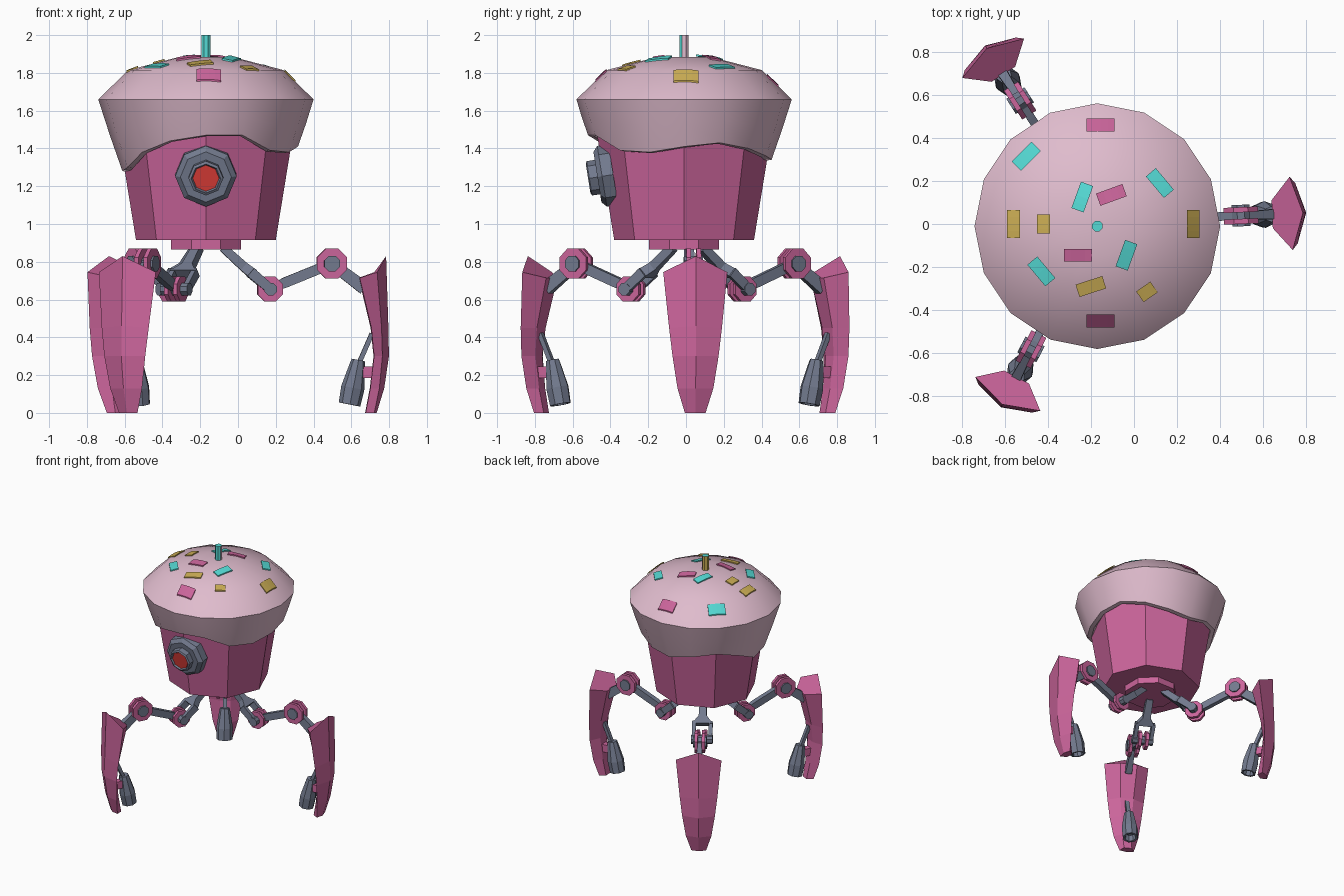
import bpy, bmesh, math
from mathutils import Vector, Matrix

if "Cube" in bpy.data.objects:
    bpy.data.objects.remove(bpy.data.objects["Cube"])

CX, CY = -0.17, -0.01          # centre of the body


def material(name, rgb):
    m = bpy.data.materials.new(name)
    m.diffuse_color = (*rgb, 1)
    m.use_nodes = True
    m.node_tree.nodes["Principled BSDF"].inputs["Base Color"].default_value = m.diffuse_color
    return m


PINK = material("pink", (0.60, 0.13, 0.33))
ICING = material("pale pink icing", (0.74, 0.50, 0.61))
GREY = material("blue grey metal", (0.17, 0.195, 0.27))
TEAL = material("teal", (0.09, 0.70, 0.66))
GOLD = material("gold", (0.60, 0.42, 0.09))
RED = material("red", (0.70, 0.045, 0.038))


def finish(bm, name, mats):
    bmesh.ops.recalc_face_normals(bm, faces=bm.faces)
    me = bpy.data.meshes.new(name)
    bm.to_mesh(me)
    bm.free()
    for m in mats:
        me.materials.append(m)
    ob = bpy.data.objects.new(name, me)
    bpy.context.collection.objects.link(ob)
    return ob


def loft(name, rings, mat, matrix=Matrix(), extra=(), rule=None):
    """Skin a list of equal-length point rings and cap both ends."""
    bm = bmesh.new()
    vs = [[bm.verts.new(matrix @ Vector(p)) for p in r] for r in rings]
    n = len(rings[0])
    for a, b in zip(vs, vs[1:]):
        for i in range(n):
            j = (i + 1) % n
            bm.faces.new((a[i], a[j], b[j], b[i]))
    bm.faces.new(vs[0])
    bm.faces.new(vs[-1])
    bmesh.ops.recalc_face_normals(bm, faces=bm.faces)
    if rule:
        for f in bm.faces:
            f.material_index = rule(f)
    return finish(bm, name, [mat, *extra])


def ring(c, axis, r, n=8, phase=0.0):
    q = Vector(axis).to_track_quat('Z', 'Y')
    return [Vector(c) + q @ Vector((r * math.cos(phase + i * math.tau / n),
                                    r * math.sin(phase + i * math.tau / n), 0)) for i in range(n)]


def tube(name, c, axis, profile, mat, matrix=Matrix(), n=8, phase=0.0, **kw):
    """Turned part: profile is (distance along axis, radius)."""
    a = Vector(axis).normalized()
    return loft(name, [ring(Vector(c) + a * t, a, r, n, phase) for t, r in profile], mat, matrix, **kw)


def beam(name, path, y, mat, matrix):
    """Bar following (x, z, height, width) stations, offset sideways by y."""
    rings = []
    p0, p1 = path[0], path[-1]
    d = Vector((p1[0] - p0[0], p1[1] - p0[1])).normalized()
    for x, z, h, w in path:
        nx, nz = -d.y * h / 2, d.x * h / 2
        rings.append([(x + s * nx, y + t * w / 2, z + s * nz)
                      for s, t in ((1, 1), (1, -1), (-1, -1), (-1, 1))])
    return loft(name, rings, mat, matrix)


# --- cup body and base disc
tube("cup_body", (CX, CY, 0), (0, 0, 1), [(0.915, 0.37), (1.56, 0.475)], PINK)
tube("base_disc", (CX, CY, 0), (0, 0, 1), [(0.865, 0.2), (0.93, 0.2)], PINK, phase=math.pi / 8)

# --- icing cap with a wavy dripping rim
DOME = [(0.0, 1.892), (0.14, 1.885), (0.41, 1.815), (0.57, 1.66)]
RIM = [1.41, 1.43, 1.40, 1.36, 1.34, 1.38, 1.41, 1.36,
       1.28, 1.30, 1.38, 1.44, 1.47, 1.47, 1.39, 1.38]


def cap_ring(r, z):
    return ring((CX, CY, z), (0, 0, 1), r, 16)


def drip_ring(inset, lift, blend=1.0):
    out = []
    for i, z in enumerate(RIM):
        z = 1.66 + (z + lift - 1.66) * blend
        r = 0.575 - (1.66 - z) * 0.35 - inset
        a = math.tau * i / 16
        out.append((CX + r * math.cos(a), CY + r * math.sin(a), z))
    return out


# match the start direction of the rings to the world x axis
def flat_ring(r, z):
    return [(CX + r * math.cos(math.tau * i / 16), CY + r * math.sin(math.tau * i / 16), z) for i in range(16)]


cap = loft("icing_cap", [flat_ring(r, z) for r, z in DOME[1:]]
           + [drip_ring(0, 0, 0.5), drip_ring(0, 0), drip_ring(0.03, -0.005), drip_ring(0.09, 0.05)], ICING)
bpy.context.view_layer.objects.active = cap
cap.select_set(True)
bpy.ops.object.shade_smooth_by_angle(angle=math.radians(40))
cap.select_set(False)


# --- candle, with its colour changing around it
def candle_colour(f):
    n = f.normal
    if n.z > 0.5 or n.y < -0.5:
        return 0
    return 1 if n.x > 0.3 else 2


tube("candle", (CX, CY, 0), (0, 0, 1), [(1.87, 0.026), (2.0, 0.026)], TEAL,
     phase=math.pi / 8, extra=(ICING, GOLD), rule=candle_colour)


# --- sprinkles draped over the dome
def dome_z(x, y):
    r = math.hypot(x - CX, y - CY)
    for (r0, z0), (r1, z1) in zip(DOME, DOME[1:]):
        if r <= r1:
            return z0 + (z1 - z0) * (r - r0) / (r1 - r0)
    return DOME[-1][1]


SPRINKLES = [  # x, y, turn in degrees, length, colour
    (-.155, .46, 0, .13, PINK), (-.5, .315, 45, .13, TEAL), (-.24, .125, 70, .13, TEAL),
    (-.105, .135, 20, .13, PINK), (.12, .19, -50, .13, TEAL), (-.56, 0, 90, .13, GOLD),
    (-.42, 0, 90, .09, GOLD), (.275, 0, 90, .13, GOLD), (-.26, -.145, 0, .13, PINK),
    (-.035, -.145, 70, .13, TEAL), (-.43, -.22, -50, .13, TEAL), (-.2, -.29, 18, .13, GOLD),
    (.06, -.315, 35, .08, GOLD), (-.155, -.45, 0, .13, PINK)]
for k, (x, y, turn, length, mat) in enumerate(SPRINKLES):
    c, s = math.cos(math.radians(turn)), math.sin(math.radians(turn))
    rings = []
    for i in range(5):
        u = (i / 4 - 0.5) * length
        row = []
        for v, dz in ((-.03, .009), (.03, .009), (.03, 0), (-.03, 0)):
            px, py = x + u * c - v * s, y + u * s + v * c
            row.append((px, py, dome_z(px, py) + dz))
        rings.append(row)
    loft(f"sprinkle_{k + 1}", rings, mat)

# --- round eye on the front, leaning with the cup wall
tilt = Vector((0, -1, -0.16)).normalized()
eye = (CX, -0.385, 1.262)
tube("eye_housing", eye, tilt, [(0, .14), (0, .163), (.06, .163), (.085, .135)], GREY)
tube("eye_ring", eye, tilt, [(.05, .092), (.128, .092), (.135, .078), (.12, .07)], GREY)
tube("eye_lens", eye, tilt, [(.115, .07), (.124, .07)], RED)

# --- foot cross-sections: ridge r, ridge z, wing r, wing z, wing half width, inner r, inner z, inner half width
FOOT = [(.905, 0, .89, 0, .055, .845, 0, .03),
        (.945, .13, .915, .13, .095, .87, .13, .035),
        (.97, .30, .93, .30, .122, .89, .30, .04),
        (.967, .46, .925, .45, .14, .875, .45, .05),
        (.955, .83, .90, .745, .17, .812, .715, .065)]
J1, J2 = (.34, .655), (.667, .79)      # joints as (radius, height)

for k in range(3):
    M = Matrix.Translation((CX, 0.01, 0)) @ Matrix.Rotation(math.radians(2.5 + 120 * k), 4, 'Z')
    leg = f"leg_{k + 1}_"
    # forked upper link
    beam(leg + "hip_stem", [(.09, .875, .045, .05), (.20, .775, .05, .06), (.25, .735, .055, .15)], 0, GREY, M)
    for side in (-1, 1):
        beam(leg + f"hip_prong_{side}", [(.235, .745, .055, .028), (*J1, .05, .028)], side * .062, GREY, M)
    # joints: paired pink discs on a grey axle
    for name, (x, z), r, hub in (("elbow", J1, .072, .035), ("knee", J2, .086, .045)):
        for side in (-1, 1):
            tube(leg + f"{name}_disc_{side}", (x, side * .027, z), (0, 1, 0),
                 [(-.012, r), (.012, r)], PINK, M, phase=math.pi / 8)
        w = .08 if name == "elbow" else .05
        tube(leg + name + "_axle", (x, 0, z), (0, 1, 0), [(-w, hub), (w, hub)], GREY, M, phase=math.pi / 8)
    # middle and lower links
    beam(leg + "middle_link", [(*J1, .04, .03), (.42, .69, .055, .04), (.58, .755, .055, .04), (*J2, .05, .03)],
         0, GREY, M)
    beam(leg + "ankle_link", [(*J2, .06, .03), (.84, .66, .07, .05)], 0, GREY, M)
    # shield-shaped foot
    loft(leg + "foot", [[(ro, 0, zo), (rw, hw, zw), (ri, hi, zi), (ri, -hi, zi), (rw, -hw, zw)]
                        for ro, zo, rw, zw, hw, ri, zi, hi in FOOT], PINK, M)
    # hollow nozzle with its bracket and strut
    tube(leg + "nozzle", (.808, 0, .28), (-.047, 0, -.235),
         [(0, .036), (.03, .042), (.15, .062), (.24, .058), (.24, .042), (.19, .036)], GREY, M)
    beam(leg + "nozzle_strut", [(.81, .26, .025, .03), (.88, .42, .025, .03)], 0, GREY, M)
    beam(leg + "nozzle_bracket", [(.80, .215, .06, .05), (.90, .215, .06, .05)], 0, PINK, M)
